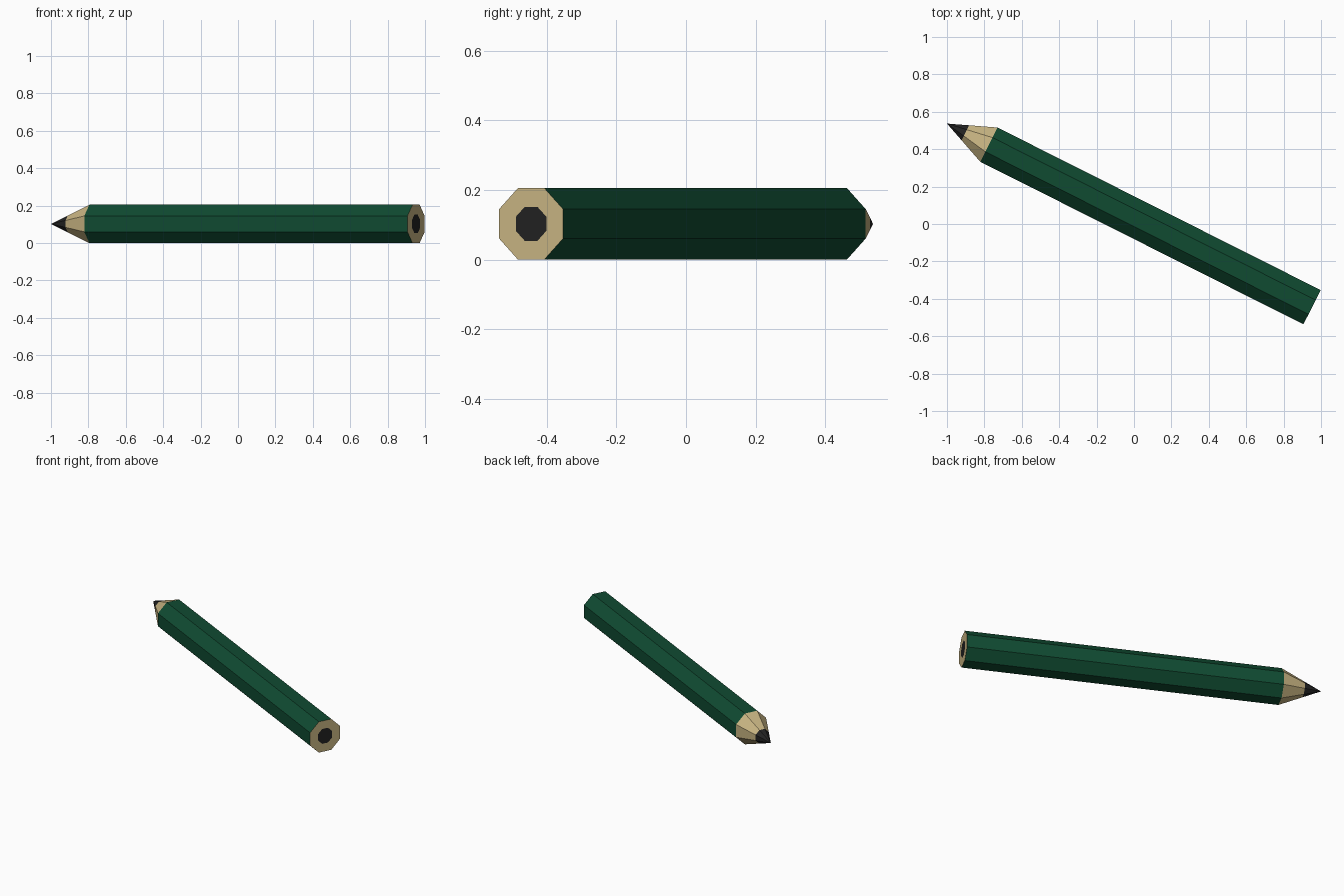
import bpy
import bmesh
from math import pi, cos, sin, radians

cube = bpy.data.objects.get("Cube")
if cube:
    bpy.data.objects.remove(cube, do_unlink=True)

SIDES = 8
APOTHEM = 0.1025
LENGTH = 2.185
CONE = 0.251      # length of the sharpened part
LEAD = 0.11       # length of the exposed lead
CORE = 0.049      # apothem of the lead at the blunt end
TIP = (-1.0, 0.537, APOTHEM)
TURN = radians(-26.7)


def material(name, rgb):
    mat = bpy.data.materials.new(name)
    mat.use_nodes = True
    mat.diffuse_color = (*rgb, 1)
    mat.node_tree.nodes["Principled BSDF"].inputs["Base Color"].default_value = (*rgb, 1)
    return mat


green = material("green paint", (0.005, 0.07, 0.031))
wood = material("bare wood", (0.58, 0.46, 0.225))
graphite = material("graphite", (0.016, 0.016, 0.016))


def ring(bm, x, apothem):
    """Octagon across the pencil's length with a flat side on top."""
    r = apothem / cos(pi / SIDES)
    angles = [(k + 0.5) * 2 * pi / SIDES for k in range(SIDES)]
    return [bm.verts.new((x, r * cos(a), r * sin(a))) for a in angles]


def part(name, mat, sections, cap=False):
    """Loft through (distance from tip, apothem) sections; zero makes a point."""
    bm = bmesh.new()
    rings = [ring(bm, x, a) if a else [bm.verts.new((x, 0, 0))] * SIDES
             for x, a in sections]
    for a, b in zip(rings, rings[1:]):
        for i in range(SIDES):
            j = (i + 1) % SIDES
            corners = dict.fromkeys((a[i], a[j], b[j], b[i]))
            bm.faces.new(list(corners))
    if cap:
        bm.faces.new(rings[-1][::-1])
    bm.normal_update()
    # Make every face point away from the middle of the pencil
    for f in bm.faces:
        c = f.calc_center_median()
        outward = f.normal.y * c.y + f.normal.z * c.z
        if abs(f.normal.x) > 0.99:
            outward = f.normal.x
        if outward < 0:
            f.normal_flip()
    mesh = bpy.data.meshes.new(name)
    bm.to_mesh(mesh)
    bm.free()
    mesh.materials.append(mat)
    obj = bpy.data.objects.new(name, mesh)
    obj.location = TIP
    obj.rotation_euler.z = TURN
    bpy.context.collection.objects.link(obj)


# Sharpened end
neck = APOTHEM * LEAD / CONE
part("lead_tip", graphite, [(0, 0), (LEAD, neck)])
part("sharpened_wood", wood, [(LEAD, neck), (CONE, APOTHEM)])

# Painted barrel
part("barrel", green, [(CONE, APOTHEM), (LENGTH, APOTHEM)])

# Blunt end with the flush lead core
part("end_wood", wood, [(LENGTH, APOTHEM), (LENGTH, CORE)])
part("end_lead", graphite, [(LENGTH - 0.005, CORE), (LENGTH, CORE)], cap=True)
